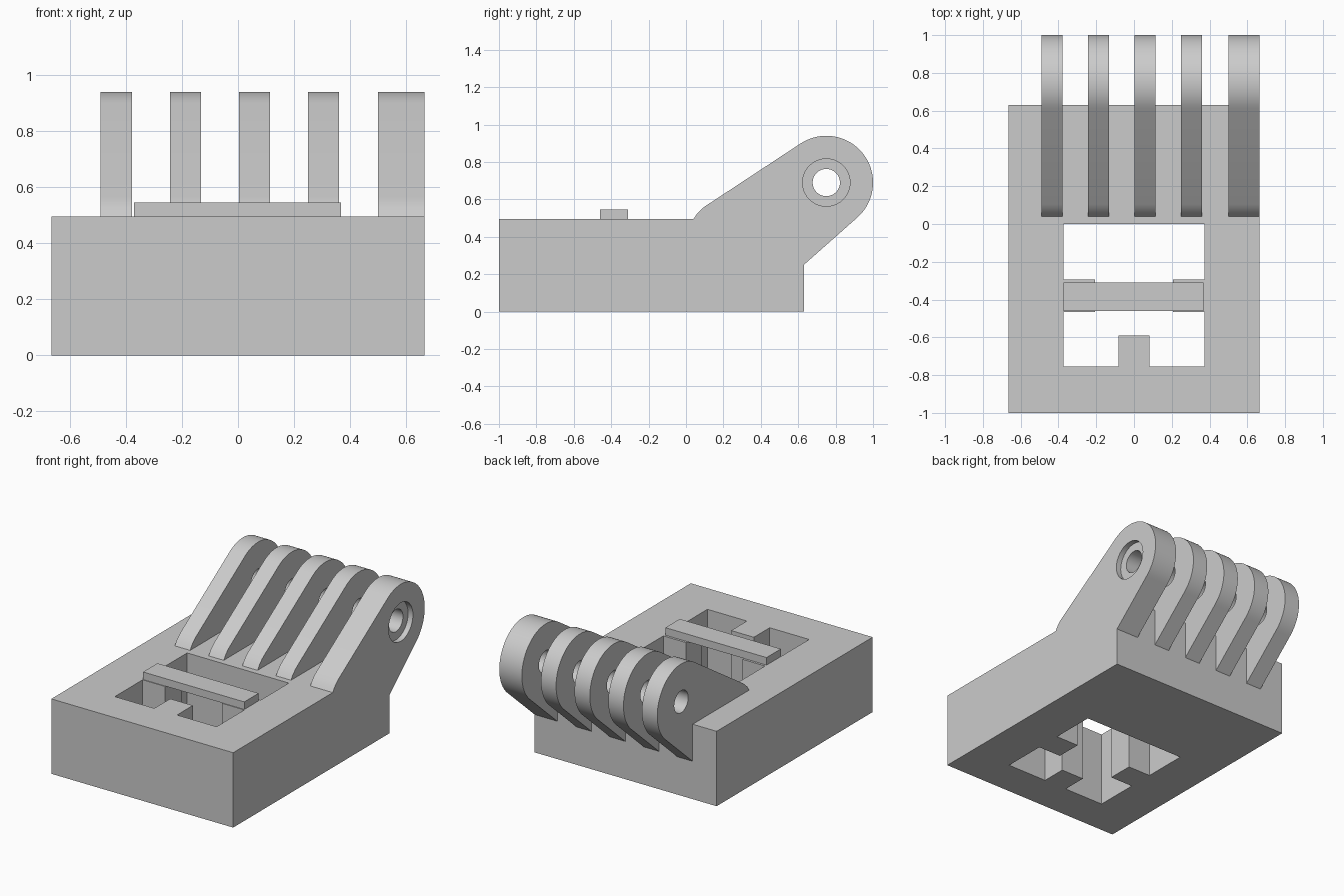
import bpy, bmesh
from math import sin, cos, radians, tau
from mathutils import Matrix

cube = bpy.data.objects.get("Cube")
if cube:
    bpy.data.objects.remove(cube, do_unlink=True)

grey = bpy.data.materials.new("light grey plastic")
grey.use_nodes = True
grey.diffuse_color = (0.6, 0.6, 0.6, 1)
grey.node_tree.nodes["Principled BSDF"].inputs["Base Color"].default_value = (0.6, 0.6, 0.6, 1)

UPRIGHT = Matrix(((0, 0, 1, 0), (1, 0, 0, 0), (0, 1, 0, 0), (0, 0, 0, 1)))  # profile (y, z), depth x


def slab(name, outlines, low, high, turn=Matrix()):
    """Extrude a filled outline, with optional hole outlines, from low to high."""
    curve = bpy.data.curves.new(name, 'CURVE')
    curve.dimensions = '2D'
    curve.fill_mode = 'BOTH'
    curve.extrude = (high - low) / 2
    for points in outlines:
        spline = curve.splines.new('POLY')
        spline.points.add(len(points) - 1)
        for p, (u, v) in zip(spline.points, points):
            p.co = (u, v, 0, 1)
        spline.use_cyclic_u = True
    obj = bpy.data.objects.new(name, curve)
    bpy.context.collection.objects.link(obj)
    bpy.ops.object.select_all(action='DESELECT')
    obj.select_set(True)
    bpy.context.view_layer.objects.active = obj
    bpy.ops.object.convert(target='MESH')
    obj = bpy.context.object
    obj.name = name
    bm = bmesh.new()
    bm.from_mesh(obj.data)
    bmesh.ops.remove_doubles(bm, verts=bm.verts, dist=0.0001)
    bmesh.ops.transform(bm, verts=bm.verts,
                        matrix=turn @ Matrix.Translation((0, 0, (low + high) / 2)))
    bmesh.ops.recalc_face_normals(bm, faces=bm.faces)
    bm.to_mesh(obj.data)
    bm.free()
    obj.data.materials.clear()
    obj.data.materials.append(grey)
    bpy.ops.object.shade_smooth_by_angle(angle=radians(25))
    return obj


def rect(x0, x1, y0, y1):
    return [(x0, y0), (x1, y0), (x1, y1), (x0, y1)]


def arc(radius, start, end, steps):
    """Arc about the hinge axis, angles in degrees."""
    step = radians(end - start) / steps
    return [(0.75 + radius * cos(radians(start) + i * step),
             0.69 + radius * sin(radians(start) + i * step)) for i in range(steps + 1)]


TOP = 0.495
BACK = 0.63
W = 0.372

# Base block with a window that has a front tab and two side tabs
half = [(0.083, -0.59), (0.083, -0.755), (W, -0.755), (W, -0.465),
        (0.207, -0.465), (0.207, -0.295), (W, -0.295), (W, 0)]
window = half + [(-x, y) for x, y in reversed(half)]
slab("base_block", [rect(-0.665, 0.665, -1, BACK), window], 0, TOP)

# Crossbar resting on the side tabs
slab("crossbar", [rect(-W, 0.368, -0.46, -0.31)], TOP, 0.545)

# Hinge knuckles, flared at the foot and rounded around the pin axis
knuckle = [(BACK, TOP), (BACK, 0.25)] + arc(0.25, -49, 123.5, 40)
knuckle += [(0.105, 0.565), (0.085, 0.55), (0.06, 0.525), (0.04, TOP)]
pin_hole = arc(0.073, 0, 360, 40)[:-1]
recess = arc(0.127, 0, 360, 40)[:-1]
for i, (x0, x1) in enumerate([(-0.49, -0.378), (-0.243, -0.132), (0.003, 0.115), (0.25, 0.36)]):
    slab(f"hinge_knuckle_{i + 1}", [knuckle, pin_hole], x0, x1, UPRIGHT)

# Thicker end knuckle with a recess for the pin head
slab("end_knuckle", [knuckle, pin_hole], 0.5, 0.63, UPRIGHT)
slab("end_knuckle_recess", [knuckle, recess], 0.63, 0.665, UPRIGHT)
